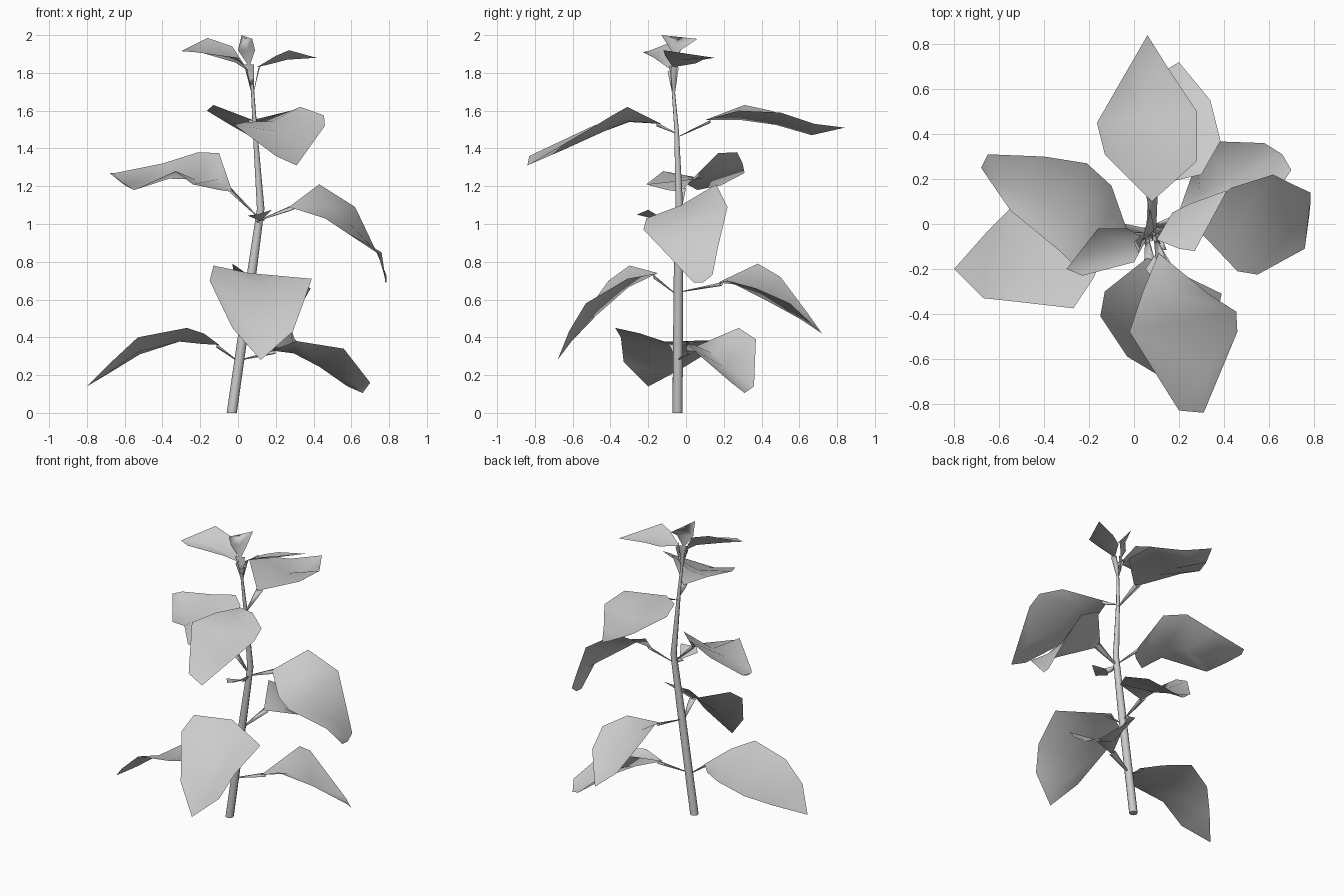
import bpy
import math
from mathutils import Vector

# Remove the default cube
if "Cube" in bpy.data.objects:
    bpy.data.objects.remove(bpy.data.objects["Cube"], do_unlink=True)

# One colour for the whole plant
grey = bpy.data.materials.new("plain_grey")
grey.use_nodes = True
colour = (0.6, 0.6, 0.6, 1)
grey.diffuse_color = colour
grey.node_tree.nodes["Principled BSDF"].inputs["Base Color"].default_value = colour

# Stem centre line with its radius
STEM = [
    (Vector((-.033, -.045, 0)), .027),
    (Vector((.07, -.04, .72)), .025),
    (Vector((.12, -.035, 1.08)), .02),
    (Vector((.09, -.05, 1.5)), .012),
    (Vector((.075, -.07, 1.74)), .008),
]


def make_object(name, verts, faces):
    mesh = bpy.data.meshes.new(name)
    mesh.from_pydata([tuple(v) for v in verts], [], faces)
    mesh.materials.append(grey)
    mesh.validate()
    mesh.shade_smooth()
    obj = bpy.data.objects.new(name, mesh)
    bpy.context.collection.objects.link(obj)
    return obj


def stem_point(height):
    """Point on the stem centre line at a given height."""
    for (low, _), (high, _) in zip(STEM, STEM[1:]):
        if low.z <= height <= high.z:
            return low.lerp(high, (height - low.z) / (high.z - low.z))
    return STEM[-1][0]


def tube(name, rings, sides):
    """Closed tapered tube with level rings."""
    verts, faces = [], []
    for centre, radius in rings:
        for k in range(sides):
            a = 2 * math.pi * k / sides
            verts.append(centre + Vector((math.cos(a), math.sin(a), 0)) * radius)
    for r in range(len(rings) - 1):
        for k in range(sides):
            n = (k + 1) % sides
            a, b = r * sides, (r + 1) * sides
            faces.append((a + k, a + n, b + n, b + k))
    faces.append(tuple(reversed(range(sides))))
    faces.append(tuple(range(len(verts) - sides, len(verts))))
    obj = make_object(name, verts, faces)
    # Keep the two end caps flat
    for poly in obj.data.polygons:
        poly.use_smooth = len(poly.vertices) == 4
    return obj


def leaf(name, node, base, tip, side_a, side_b, folds, stalk=.026):
    """Leaf lofted between two edges; folds lower the midrib at each pair.
    A tapered three-sided stalk joins it to the stem at height node."""
    base, tip = Vector(base), Vector(tip)
    side_a = [Vector(p) for p in side_a]
    side_b = [Vector(p) for p in side_b]
    verts = [base, tip]
    for a, b, fold in zip(side_a, side_b, folds):
        verts += [a, (a + b) / 2 - Vector((0, 0, fold)), b]
    last = len(verts) - 3
    faces = [(0, 3, 2), (0, 4, 3),
             (1, last, last + 1), (1, last + 1, last + 2)]
    for i in range(2, last, 3):
        faces += [(i, i + 1, i + 4, i + 3), (i + 1, i + 2, i + 5, i + 4)]

    # Stalk that widens towards the blade
    start = stem_point(node)
    across = (side_b[0] - side_a[0]).normalized()
    down = Vector((0, 0, -1))
    first = len(verts)
    for point, width in ((start, .005), (base.lerp(verts[3], .15), stalk)):
        verts += [point - across * width, point + across * width,
                  point + down * width * .6]
    for k in range(3):
        n = (k + 1) % 3
        faces.append((first + k, first + n, first + 3 + n, first + 3 + k))
    return make_object(name, verts, faces)


tube("stem", STEM, 8)

# Lowest pair, to the sides
leaf("lowest_right_leaf", .27, (-.1, -.06, .36), (-.8, -.2, .14),
     [(-.18, -.24, .42), (-.27, -.375, .45), (-.53, -.345, .4), (-.67, -.33, .27)],
     [(-.2, .05, .37), (-.35, .15, .385), (-.52, .1, .31), (-.65, -.03, .23)],
     (.03, .04, .03, .02))
leaf("lowest_left_leaf", .28, (.18, 0, .33), (.66, .31, .105),
     [(.31, 0, .38), (.56, .03, .34), (.7, .24, .16)],
     [(.28, .28, .45), (.3, .37, .39), (.58, .36, .14)], (.1, .12, .02))

# Second pair, front and back
leaf("lower_front_leaf", .62, (.06, -.15, .74), (.12, -.68, .28),
     [(-.13, -.3, .78), (-.15, -.41, .7), (-.03, -.59, .45)],
     [(.39, -.31, .71), (.345, -.53, .58), (.29, -.62, .43)], (.08, .12, .06))
leaf("lower_back_leaf", .64, (.08, .17, .69), (.2, .72, .42),
     [(.3, .22, .7), (.385, .37, .66), (.34, .55, .58)],
     [(-.03, .38, .79), (-.02, .5, .72), (.08, .65, .52)], (.07, .1, .05))

# Third pair, to the sides, with a small shoot in front
leaf("middle_left_leaf", 1.02, (.27, -.01, 1.09), (.785, .09, .69),
     [(.46, -.21, 1.03), (.55, -.225, .97), (.76, -.11, .85), (.78, .04, .69)],
     [(.43, .16, 1.21), (.62, .22, 1.09), (.72, .17, .88), (.785, .14, .73)],
     (.02, .02, .02, .01))
leaf("middle_right_leaf", 1.03, (-.03, -.03, 1.17), (-.68, .25, 1.27),
     [(-.1, .17, 1.375), (-.21, .27, 1.38), (-.4, .3, 1.32), (-.65, .31, 1.27)],
     [(-.1, -.1, 1.18), (-.24, -.21, 1.21), (-.33, -.12, 1.28), (-.55, .06, 1.18)],
     (.04, .06, .06, .02))
leaf("small_shoot_leaf", 1.02, (.12, -.1, 1.015), (.1, -.26, 1.05),
     [(.05, -.2, 1.045)], [(.18, -.2, 1.075)], [.025])

# Fourth pair, front and back
leaf("upper_front_leaf", 1.48, (.11, -.13, 1.53), (.31, -.84, 1.31),
     [(.04, -.3, 1.54), (-.02, -.48, 1.525), (.2, -.83, 1.36)],
     [(.33, -.31, 1.62), (.455, -.39, 1.575), (.46, -.48, 1.52)],
     (.035, .06, .05))
leaf("upper_back_leaf", 1.46, (.08, .1, 1.55), (.06, .84, 1.51),
     [(.28, .28, 1.6), (.28, .5, 1.59), (.16, .68, 1.53)],
     [(-.13, .31, 1.63), (-.165, .45, 1.6), (-.05, .65, 1.53)],
     (.065, .07, .06))

# Crown of young leaves
leaf("crown_right_leaf", 1.68, (.055, -.07, 1.81), (-.3, -.2, 1.915),
     [(0, -.17, 1.88), (-.23, -.23, 1.91)],
     [(-.03, -.02, 1.94), (-.16, -.02, 1.985)], (.055, .04))
leaf("crown_left_leaf", 1.68, (.1, -.07, 1.83), (.415, .15, 1.88),
     [(.2, -.11, 1.89), (.27, -.12, 1.92)],
     [(.17, .05, 1.85), (.25, .09, 1.87)], (.02, .025))
leaf("crown_bud_leaf", 1.68, (.06, -.06, 1.83), (.04, -.05, 1.98),
     [(0, -.08, 1.92), (.02, -.13, 2)],
     [(.09, -.03, 1.92), (.075, .06, 1.98)], (0, 0), .03)
